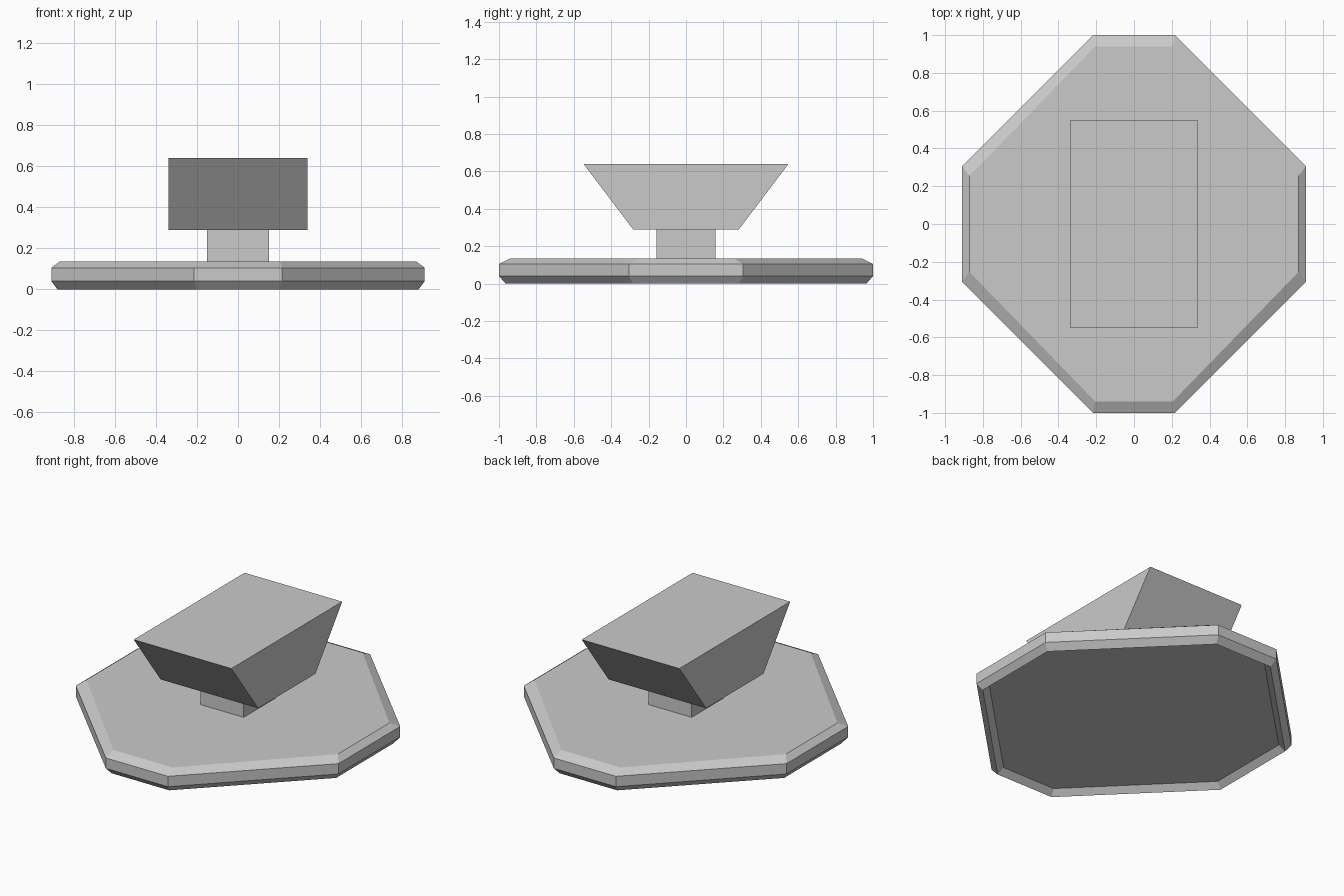
import bpy
import bmesh

cube = bpy.data.objects.get("Cube")
if cube:
    bpy.data.objects.remove(cube, do_unlink=True)

grey = bpy.data.materials.new("light_grey")
grey.use_nodes = True
colour = (0.59, 0.59, 0.59, 1)
grey.diffuse_color = colour
grey.node_tree.nodes["Principled BSDF"].inputs["Base Color"].default_value = colour


def rectangle(hx, hy):
    return [(hx, -hy), (hx, hy), (-hx, hy), (-hx, -hy)]


def octagon(hx, hy, cx, cy):
    """Half sizes hx, hy; cx and cy are the half lengths of the straight sides."""
    return [(cx, -hy), (hx, -cy), (hx, cy), (cx, hy),
            (-cx, hy), (-hx, cy), (-hx, -cy), (-cx, -hy)]


def loft(name, sections):
    """Join successive (z, outline) sections into one closed flat-shaded solid."""
    bm = bmesh.new()
    rings = [[bm.verts.new((x, y, z)) for x, y in outline]
             for z, outline in sections]
    for low, high in zip(rings, rings[1:]):
        for i in range(len(low)):
            j = (i + 1) % len(low)
            bm.faces.new((low[i], low[j], high[j], high[i]))
    bm.faces.new(rings[0][::-1])
    bm.faces.new(rings[-1])
    bmesh.ops.recalc_face_normals(bm, faces=bm.faces)
    mesh = bpy.data.meshes.new(name)
    bm.to_mesh(mesh)
    bm.free()
    mesh.materials.append(grey)
    obj = bpy.data.objects.new(name, mesh)
    bpy.context.collection.objects.link(obj)
    return obj


# Eight-sided slab with bevelled rims and a shallow hollow underneath
rim = octagon(0.91, 1.0, 0.215, 0.305)
loft("base_slab", [
    (0.035, octagon(0.845, 0.93, 0.185, 0.27)),
    (0.0, octagon(0.88, 0.965, 0.2, 0.285)),
    (0.04, rim),
    (0.105, rim),
    (0.135, octagon(0.87, 0.94, 0.205, 0.255)),
])

# Short square post
loft("post", [(0.135, rectangle(0.15, 0.158)), (0.29, rectangle(0.15, 0.158))])

# Block that flares towards the front and back
loft("flared_head", [(0.29, rectangle(0.338, 0.283)), (0.64, rectangle(0.338, 0.548))])
